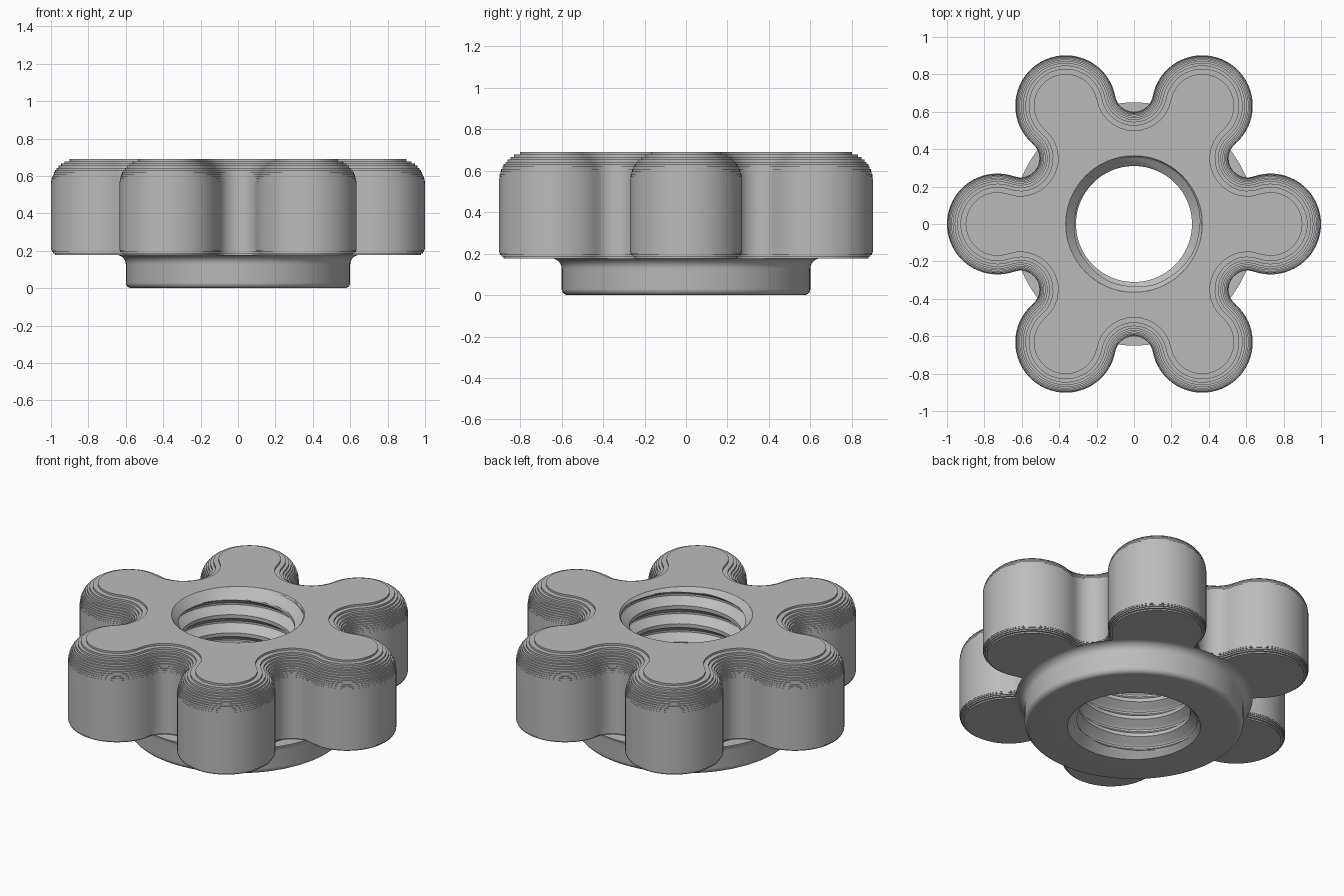
import bpy, bmesh
from math import sin, cos, pi, tau, sqrt, atan2, hypot, radians

cube = bpy.data.objects.get("Cube")
if cube:
    bpy.data.objects.remove(cube)

TOP, HEAD_BOTTOM = 0.69, 0.177
LOBE_DIST, LOBE_R = 0.73, 0.27
VALLEY_DIST, VALLEY_R = 0.7015, 0.1015
BORE_R, RIM_R, PITCH = 0.31, 0.365, 0.11

grey = bpy.data.materials.new("plain grey")
grey.use_nodes = True
colour = (0.5, 0.5, 0.5, 1)
grey.diffuse_color = colour
grey.node_tree.nodes["Principled BSDF"].inputs["Base Color"].default_value = colour


def skin(name, loops, closed=True):
    """Join equally long loops of points with quads into a smooth object."""
    bm = bmesh.new()
    rows = [[bm.verts.new(p) for p in loop] for loop in loops]
    count = len(rows[0])
    for a, b in zip(rows, rows[1:]):
        for i in range(count if closed else count - 1):
            j = (i + 1) % count
            bm.faces.new((a[i], a[j], b[j], b[i]))
    bmesh.ops.remove_doubles(bm, verts=bm.verts, dist=0.00005)
    bmesh.ops.dissolve_degenerate(bm, edges=bm.edges, dist=0.00001)
    mesh = bpy.data.meshes.new(name)
    bm.to_mesh(mesh)
    bm.free()
    mesh.materials.append(grey)
    obj = bpy.data.objects.new(name, mesh)
    bpy.context.collection.objects.link(obj)
    bpy.ops.object.select_all(action='DESELECT')
    obj.select_set(True)
    bpy.context.view_layer.objects.active = obj
    bpy.ops.object.shade_smooth_by_angle(angle=radians(30))
    return obj


def ring(r, z, count=96):
    return [(r * cos(tau * i / count), r * sin(tau * i / count), z) for i in range(count)]


def outline(inset, z):
    """Six round lobes blended by round valleys, shrunk by the inset."""
    vx, vy = VALLEY_DIST * cos(pi / 6), VALLEY_DIST * sin(pi / 6)
    reach = atan2(vy, vx - LOBE_DIST)
    half = reach - pi / 6
    pts = []
    for k in range(6):
        local = []
        for i in range(37):
            a = reach * (i / 18 - 1)
            local.append((LOBE_DIST + (LOBE_R - inset) * cos(a), (LOBE_R - inset) * sin(a)))
        for i in range(1, 14):
            a = 7 * pi / 6 + half * (1 - i / 7)
            local.append((vx + (VALLEY_R + inset) * cos(a), vy + (VALLEY_R + inset) * sin(a)))
        c, s = cos(k * pi / 3), sin(k * pi / 3)
        pts += [(x * c - y * s, x * s + y * c, z) for x, y in local]
    return pts


def pulled_in(loop, r):
    return [(x * r / hypot(x, y), y * r / hypot(x, y), z) for x, y, z in loop]


def stairs(radius, steps):
    """Rounded edge in flat layers: (inset, lower height, upper height)."""
    for k in range(steps):
        t = (k + 0.5) / steps
        yield radius * (1 - sqrt(1 - t * t)), radius * k / steps, radius * (k + 1) / steps


# Lobed head with layered rounded edges
ROUND_TOP, ROUND_BOTTOM = 0.14, 0.04
loops = []
for inset, low, high in reversed(list(stairs(ROUND_BOTTOM, 5))):
    base = HEAD_BOTTOM + ROUND_BOTTOM
    loops += [outline(inset, base - high), outline(inset, base - low)]
for inset, low, high in stairs(ROUND_TOP, 12):
    base = TOP - ROUND_TOP
    loops += [outline(inset, base + low), outline(inset, base + high)]
loops.insert(0, pulled_in(loops[0], 0.5))
loops.append(pulled_in(loops[-1], RIM_R))
skin("lobed_head", loops)

# Collar below the head: rounded foot, straight wall, flared fillet
FOOT, FLARE = 0.03, 0.05
profile = [(RIM_R, 0)]
for i in range(9):
    a = pi / 2 * i / 8
    profile.append((0.6 - FOOT + FOOT * sin(a), FOOT - FOOT * cos(a)))
for i in range(9):
    a = pi / 2 * i / 8
    profile.append((0.6 + FLARE - FLARE * cos(a), HEAD_BOTTOM - FLARE + FLARE * sin(a)))
profile.append((0.5, HEAD_BOTTOM))
skin("collar", [ring(r, z) for r, z in profile])


# Threaded bore with a chamfer at both ends
def bore_radius(z, phase):
    t = abs((phase % 1) * 2 - 1)
    groove = min(1, max(0, (t - 0.2) / 0.65))
    thread = BORE_R + 0.05 * groove
    return max(thread, RIM_R - min(z, TOP - z))


ROWS, COLS = 20, 96
loops = []
for row in range(-ROWS, ROWS * 7 + 1):
    loop = []
    for i in range(COLS + 1):
        turn = i / COLS
        z = min(TOP, max(0, PITCH * (row / ROWS + turn)))
        r = bore_radius(z, z / PITCH - turn)
        loop.append((r * cos(tau * turn), r * sin(tau * turn), z))
    loops.append(loop[::-1])
skin("threaded_bore", loops, closed=False)
